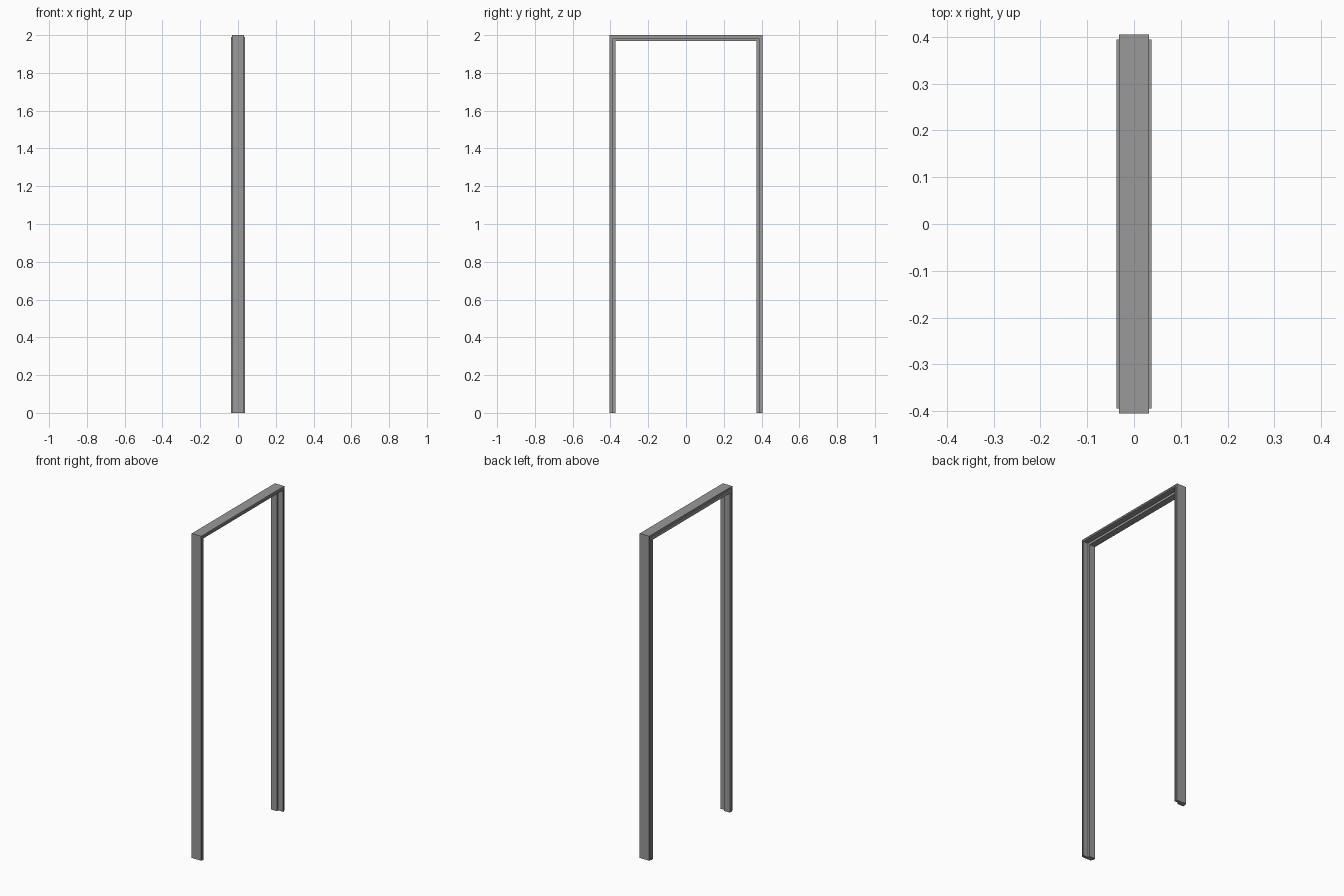
import bpy, bmesh

if "Cube" in bpy.data.objects:
    bpy.data.objects.remove(bpy.data.objects["Cube"])

HALF_WIDTH = 0.405   # outer half width of the opening frame
HEIGHT = 2.0

# Cross-section (x, distance inward from the outer face): backing strip,
# wider facing, and a door rebate cut into the +x half
profile = [(0.032, 0.0), (0.032, 0.010), (0.037, 0.010), (0.037, 0.018),
           (0.003, 0.018), (0.003, 0.031), (-0.037, 0.031),
           (-0.037, 0.010), (-0.032, 0.010), (-0.032, 0.0)]

# Dark grey paint
paint = bpy.data.materials.new("dark_grey")
paint.diffuse_color = (0.32, 0.32, 0.32, 1)
paint.use_nodes = True
paint.node_tree.nodes["Principled BSDF"].inputs["Base Color"].default_value = paint.diffuse_color


def sweep(name, start, end, start_in, end_in):
    """Join two copies of the profile; *_in is the (y, z) shift per unit inward."""
    bm = bmesh.new()
    rings = []
    for (y, z), (dy, dz) in ((start, start_in), (end, end_in)):
        rings.append([bm.verts.new((x, y + u * dy, z + u * dz)) for x, u in profile])
    n = len(profile)
    for i in range(n):
        j = (i + 1) % n
        bm.faces.new((rings[0][i], rings[0][j], rings[1][j], rings[1][i]))
    bm.faces.new(rings[0])
    bm.faces.new(rings[1])
    bmesh.ops.recalc_face_normals(bm, faces=bm.faces)
    mesh = bpy.data.meshes.new(name)
    bm.to_mesh(mesh)
    bm.free()
    mesh.materials.append(paint)
    obj = bpy.data.objects.new(name, mesh)
    bpy.context.collection.objects.link(obj)
    return obj


# Side jambs, mitred at the top
for name, s in (("jamb_near", -1), ("jamb_far", 1)):
    sweep(name, (s * HALF_WIDTH, 0), (s * HALF_WIDTH, HEIGHT), (-s, 0), (-s, -1))

# Head across the top, mitred at both ends
sweep("head", (-HALF_WIDTH, HEIGHT), (HALF_WIDTH, HEIGHT), (1, -1), (-1, -1))
